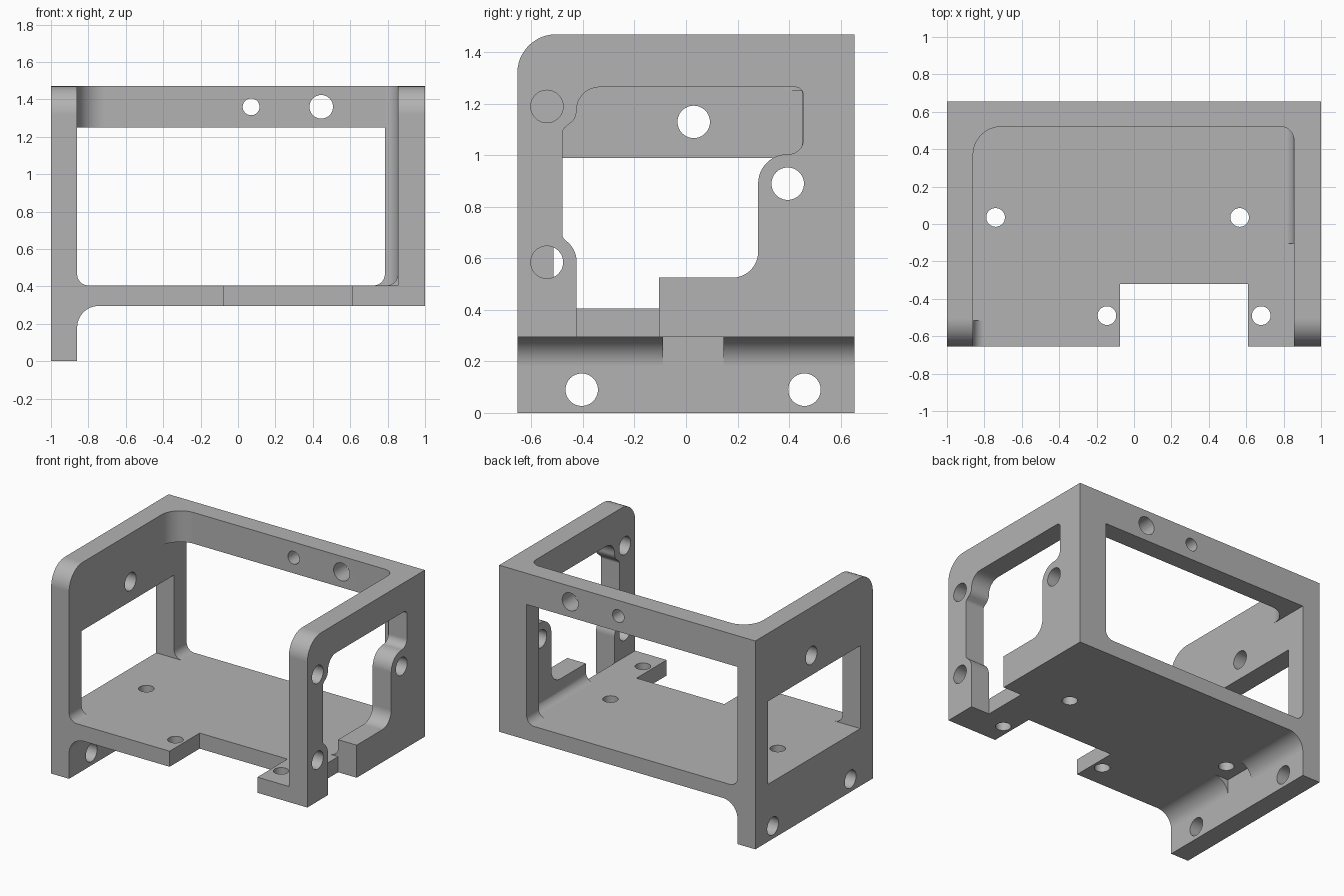
import bpy, bmesh, math
from mathutils import Vector

if "Cube" in bpy.data.objects:
    bpy.data.objects.remove(bpy.data.objects["Cube"])

ARC = 12


def rounded(corners):
    """Polygon from (u, v, radius) corners, with each corner rounded."""
    out, n = [], len(corners)
    for i, (u, v, r) in enumerate(corners):
        p = Vector((u, v))
        if r == 0:
            out.append(p)
            continue
        a = (Vector(corners[i - 1][:2]) - p).normalized()
        b = (Vector(corners[(i + 1) % n][:2]) - p).normalized()
        half = a.angle(b) / 2
        centre = p + (a + b).normalized() * (r / math.sin(half))
        s = p + a * (r / math.tan(half)) - centre
        e = p + b * (r / math.tan(half)) - centre
        sweep = s.angle(e)
        for k in range(ARC + 1):
            t = k / ARC
            w = (s * math.sin((1 - t) * sweep) + e * math.sin(t * sweep)) / math.sin(sweep)
            out.append(centre + w)
    return out


def rect(u0, u1, v0, v1):
    return [(u0, v0), (u1, v0), (u1, v1), (u0, v1)]


def circle(u, v, r, n=40):
    return [(u + r * math.cos(2 * math.pi * k / n), v + r * math.sin(2 * math.pi * k / n)) for k in range(n)]


def prism(name, pts, axis, a, b):
    """Extrude a 2D outline along an axis from a to b."""
    place = {'x': lambda u, v, d: (d, u, v),
             'y': lambda u, v, d: (u, d, v),
             'z': lambda u, v, d: (u, v, d)}[axis]
    bm = bmesh.new()
    lo = [bm.verts.new(place(u, v, a)) for u, v in pts]
    hi = [bm.verts.new(place(u, v, b)) for u, v in pts]
    bm.faces.new(lo)
    bm.faces.new(hi)
    for i in range(len(pts)):
        j = (i + 1) % len(pts)
        bm.faces.new((lo[i], lo[j], hi[j], hi[i]))
    bmesh.ops.recalc_face_normals(bm, faces=bm.faces)
    me = bpy.data.meshes.new(name)
    bm.to_mesh(me)
    bm.free()
    ob = bpy.data.objects.new(name, me)
    bpy.context.collection.objects.link(ob)
    return ob


# Outer block: left leg, rounded underside corner, flat base
W, H, D = -0.86, 1.47, 0.655
body = prism("bracket_frame", rounded([
    (-1, 0, 0), (W, 0, 0), (W, 0.295, 0.115), (1, 0.295, 0), (1, H, 0), (-1, H, 0)]), 'y', -D, D)
bpy.context.view_layer.objects.active = body
body.select_set(True)


def combine(op, pts, axis, a, b):
    tool = prism("cutter", pts, axis, a, b)
    tool.hide_render = True
    m = body.modifiers.new("bool", 'BOOLEAN')
    m.operation, m.solver, m.object = op, 'EXACT', tool
    bpy.ops.object.modifier_apply(modifier=m.name)
    bpy.data.objects.remove(tool, do_unlink=True)


def cut(*args):
    combine('DIFFERENCE', *args)


# Inner pocket, open to the front and top
cut(rounded([(W, -0.8, 0), (0.855, -0.8, 0), (0.855, 0.52, 0.07), (W, 0.52, 0.15)]), 'z', 0.405, 1.7)


# Fillets where the walls meet the floor
def fillet(x, side, y0, y1):
    r = 0.06
    arc = [(x + side * r * (1 - math.sin(t)), 0.405 + r * (1 - math.cos(t)))
           for t in [math.pi / 2 * k / ARC for k in range(ARC + 1)]]
    pts = arc + [(x - side * 0.03, 0.465), (x - side * 0.03, 0.375), (x + side * r, 0.375)]
    combine('UNION', pts, 'y', y0, y1)


fillet(W, 1, -D, -0.515)
fillet(0.855, -1, -0.105, 0.56)

# Rounded top front corners of both side walls
arc = [(-0.505 - 0.15 * math.cos(t), 1.32 + 0.15 * math.sin(t))
       for t in [math.pi / 2 * k / ARC for k in range(ARC + 1)]]
cut(arc + [(-0.505, 1.6), (-0.8, 1.6), (-0.8, 1.32)], 'x', -1.2, 1.2)

# Back window, left window
cut(rounded([(W, 0.405, 0.06), (0.785, 0.405, 0.06), (0.785, 1.25, 0), (W, 1.25, 0)]), 'y', 0.3, 0.8)
cut(rect(-0.515, 0.515, 0.405, 0.99), 'x', -1.2, -0.8)

# Right wall opening with screw bosses, running out through the bottom
cut(rounded([
    (-0.105, 0.2, 0), (-0.105, 0.525, 0), (0.28, 0.525, 0.1), (0.28, 1.005, 0.115),
    (0.455, 1.005, 0.055), (0.455, 1.265, 0.03), (-0.425, 1.265, 0.09), (-0.425, 1.145, 0.06),
    (-0.48, 1.10, 0.03), (-0.48, 0.68, 0.03), (-0.425, 0.635, 0.1), (-0.425, 0.2, 0)]), 'x', 0.855, 1.2)

# Front notch in the floor, and the gap in the underside fillet
cut(rect(-0.075, 0.61, -0.8, -0.32), 'z', 0.2, 0.6)
cut(rect(W, -0.7, -0.09, 0.145), 'z', 0.1, 0.295)

# Screw holes
for x, y in ((-0.74, 0.035), (0.565, 0.035), (-0.145, -0.49), (0.68, -0.49)):
    cut(circle(x, y, 0.05), 'z', 0.2, 0.6)
for y, z in ((0.03, 1.13), (-0.405, 0.09), (0.46, 0.09)):
    cut(circle(y, z, 0.063), 'x', -1.2, -0.8)
for y, z in ((-0.54, 1.19), (-0.54, 0.585), (0.395, 0.89)):
    cut(circle(y, z, 0.063), 'x', 0.8, 1.2)
for x, r in ((0.07, 0.045), (0.445, 0.063)):
    cut(circle(x, 1.36, r), 'y', 0.4, 0.8)

# Finish: plain grey, smooth curves with crisp edges
grey = bpy.data.materials.new("plain_grey")
grey.diffuse_color = (0.45, 0.45, 0.45, 1)
grey.use_nodes = True
grey.node_tree.nodes["Principled BSDF"].inputs["Base Color"].default_value = grey.diffuse_color
body.data.materials.clear()
body.data.materials.append(grey)
bpy.ops.object.shade_smooth_by_angle(angle=math.radians(25))
wn = body.modifiers.new("weighted_normals", 'WEIGHTED_NORMAL')
wn.keep_sharp = True
